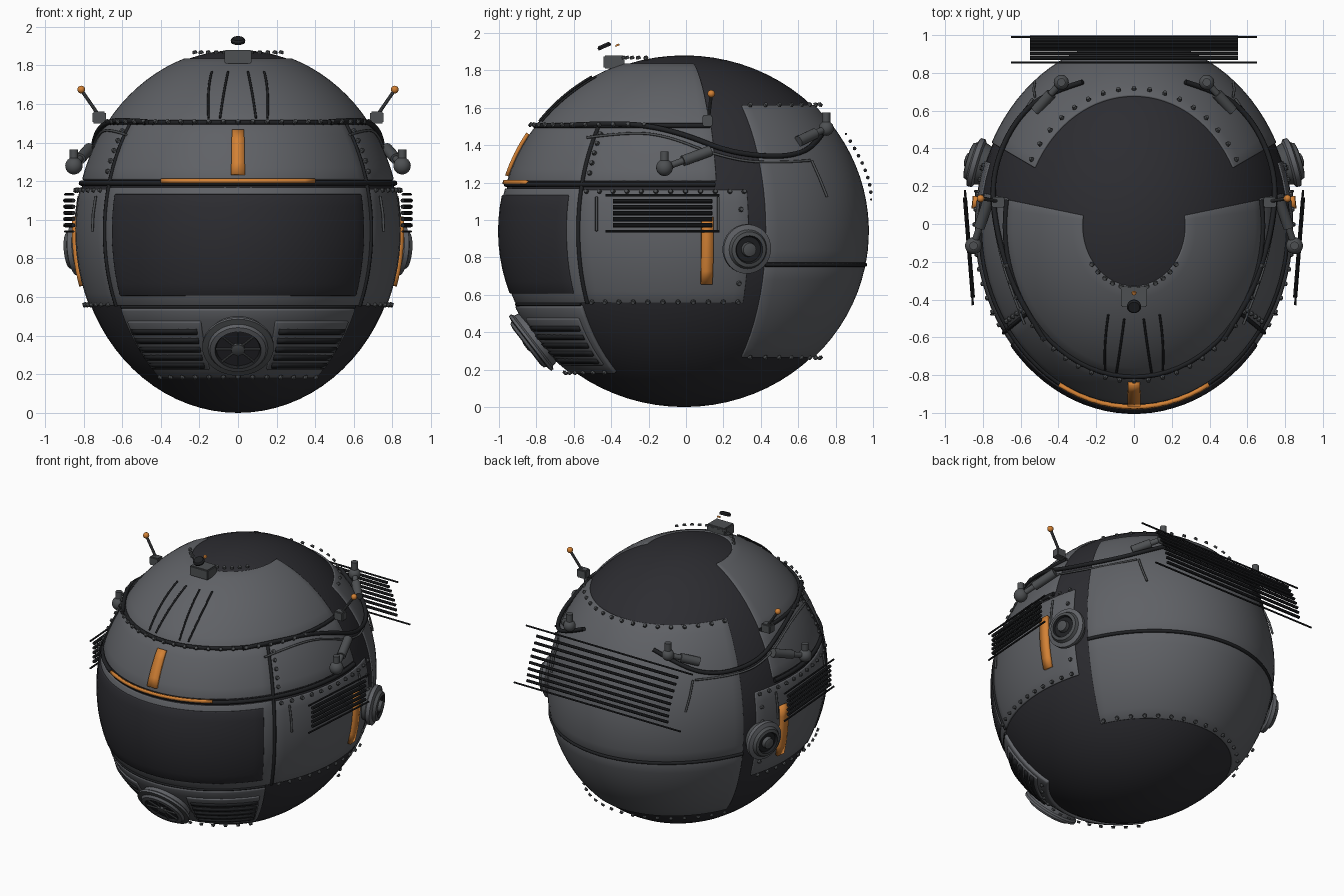
import bpy, bmesh, math
from math import sin, cos, radians, sqrt, pi
from mathutils import Vector, Matrix

cube = bpy.data.objects.get("Cube")
if cube:
    bpy.data.objects.remove(cube, do_unlink=True)

RX, RY, RZ = 0.835, 0.978, 0.94
CENTRE = Vector((0, -0.01, RZ))


def material(name, *rgb):
    m = bpy.data.materials.new(name)
    m.use_nodes = True
    m.diffuse_color = (*rgb, 1)
    m.node_tree.nodes["Principled BSDF"].inputs["Base Color"].default_value = (*rgb, 1)
    return m


GREY = material("panel grey", 0.115, 0.12, 0.132)
DARK = material("shell dark", 0.025, 0.025, 0.03)
BLACK = material("rubber black", 0.014, 0.015, 0.017)
METAL = material("fitting grey", 0.075, 0.08, 0.085)
ORANGE = material("signal orange", 0.65, 0.22, 0.035)


def on_shell(az, el, s=1.0):
    """Point on the shell: azimuth 0 is front, 90 is the left side."""
    a, e = radians(az), radians(el)
    return CENTRE + s * Vector((RX * cos(e) * sin(a), -RY * cos(e) * cos(a), RZ * sin(e)))


def shell_normal(p):
    d = p - CENTRE
    return Vector((d.x / RX**2, d.y / RY**2, d.z / RZ**2)).normalized()


def side_point(y, z, off, sx):
    """Point on the side of the shell at the given y and z."""
    x = RX * sqrt(max(0, 1 - ((y - CENTRE.y) / RY)**2 - ((z - RZ) / RZ)**2))
    p = Vector((x * sx, y, z))
    return p + shell_normal(p) * off


def finish(name, bm, mats, angle=35):
    me = bpy.data.meshes.new(name)
    bm.to_mesh(me)
    bm.free()
    ob = bpy.data.objects.new(name, me)
    bpy.context.collection.objects.link(ob)
    for m in mats:
        me.materials.append(m)
    bpy.ops.object.select_all(action='DESELECT')
    ob.select_set(True)
    bpy.context.view_layer.objects.active = ob
    bpy.ops.object.shade_smooth_by_angle(angle=radians(angle))
    return ob


def panel(name, a0, a1, e0, e1, mat, s=1.01, t=0.03, bevel=0.006):
    """Curved plate following the shell."""
    na, ne = max(1, round(abs(a1 - a0) / 4)), max(1, round((e1 - e0) / 4))
    bm = bmesh.new()
    g = [[bm.verts.new(on_shell(a0 + (a1 - a0) * i / na, e0 + (e1 - e0) * j / ne, s))
          for j in range(ne + 1)] for i in range(na + 1)]
    for i in range(na):
        for j in range(ne):
            bm.faces.new((g[i][j], g[i + 1][j], g[i + 1][j + 1], g[i][j + 1]))
    ob = finish(name, bm, [mat])
    sol = ob.modifiers.new("thickness", 'SOLIDIFY')
    sol.thickness, sol.offset = t, -1
    if bevel:
        b = ob.modifiers.new("soft edge", 'BEVEL')
        b.width, b.segments, b.limit_method = bevel, 2, 'ANGLE'
        b.angle_limit = radians(40)
    return ob


def side_panels(name, a0, a1, *args, **kw):
    panel("left_" + name, a0, a1, *args, **kw)
    panel("right_" + name, -a1, -a0, *args, **kw)


def tube(name, pts, r, mat, smooth=False):
    cu = bpy.data.curves.new(name, 'CURVE')
    cu.dimensions, cu.bevel_depth, cu.bevel_resolution = '3D', r, 2
    cu.use_fill_caps = True
    sp = cu.splines.new('NURBS' if smooth else 'POLY')
    sp.points.add(len(pts) - 1)
    for q, p in zip(sp.points, pts):
        q.co = (*p, 1)
    if smooth:
        sp.use_endpoint_u, sp.order_u, sp.resolution_u = True, 3, 6
    cu.materials.append(mat)
    ob = bpy.data.objects.new(name, cu)
    bpy.context.collection.objects.link(ob)
    bpy.ops.object.select_all(action='DESELECT')
    ob.select_set(True)
    bpy.context.view_layer.objects.active = ob
    bpy.ops.object.convert(target='MESH')


def trim(name, a0, a1, e0, e1, r=0.011, s=1.008, mat=BLACK):
    n = 40
    tube(name, [on_shell(a0 + (a1 - a0) * i / n, e0 + (e1 - e0) * i / n, s) for i in range(n + 1)], r, mat)


def lathe(name, base, axis, profile, segs=32):
    """Profile of (radius, height, material) turned around an axis."""
    frame = Matrix.Translation(base) @ axis.to_track_quat('Z', 'Y').to_matrix().to_4x4()
    mats = list(dict.fromkeys(p[2] for p in profile))
    bm = bmesh.new()
    rings = [[bm.verts.new(frame @ Vector((r * cos(2 * pi * k / segs), r * sin(2 * pi * k / segs), h)))
              for k in range(segs)] for r, h, _ in profile]
    for i in range(len(rings) - 1):
        for k in range(segs):
            l = (k + 1) % segs
            f = bm.faces.new((rings[i][k], rings[i][l], rings[i + 1][l], rings[i + 1][k]))
            f.material_index = mats.index(profile[i + 1][2])
    bm.faces.new(rings[-1]).material_index = mats.index(profile[-1][2])
    bm.faces.new(rings[0][::-1])
    finish(name, bm, mats)


def rod(name, p0, p1, r, mat, segs=16):
    d = Vector(p1) - Vector(p0)
    lathe(name, Vector(p0), d, [(r, 0, mat), (r, d.length, mat)], segs)


def ball(name, p, r, mat):
    bm = bmesh.new()
    bmesh.ops.create_uvsphere(bm, u_segments=20, v_segments=12, radius=r, matrix=Matrix.Translation(p))
    finish(name, bm, [mat], 60)


def box(name, p, size, mat):
    bm = bmesh.new()
    bmesh.ops.create_cube(bm, size=1, matrix=Matrix.Translation(p) @ Matrix.Diagonal((*size, 1)))
    bmesh.ops.bevel(bm, geom=bm.edges[:], offset=0.006, segments=2, affect='EDGES')
    finish(name, bm, [mat])


def rivets(name, a0, a1, e0, e1, n, s=1.038):
    bm = bmesh.new()
    for i in range(n):
        p = on_shell(a0 + (a1 - a0) * i / (n - 1), e0 + (e1 - e0) * i / (n - 1), s)
        m = Matrix.Translation(p) @ shell_normal(p).to_track_quat('Z', 'Y').to_matrix().to_4x4()
        bmesh.ops.create_cone(bm, cap_ends=True, segments=8, radius1=0.014, radius2=0.01, depth=0.014, matrix=m)
    finish(name, bm, [METAL])


# Inner shell
bm = bmesh.new()
bmesh.ops.create_uvsphere(bm, u_segments=72, v_segments=40, radius=1,
                          matrix=Matrix.Translation(CENTRE) @ Matrix.Diagonal((RX, RY, RZ, 1)))
finish("inner_shell", bm, [DARK])

# Armour panels
panel("dome_panel", -100, 100, 36.6, 71, GREY)
panel("forehead_panel", -54.5, 54.5, 16.5, 36, GREY)
panel("visor_frame", -54.5, 54.5, -24, 14, GREY)
panel("visor", -50.5, 50.5, -20.5, 11.7, DARK, s=1.018)
panel("jaw_panel", -52.5, 52.5, -53, -24.8, GREY, s=1.02, t=0.05, bevel=0.012)
panel("upper_back_panel", 116.5, 243.5, -10.3, 45.5, GREY)
panel("lower_back_panel", 116.5, 243.5, -45.5, -11.5, GREY)
side_panels("temple_panel", 55.5, 100.5, 16.5, 36, GREY)
side_panels("cheek_panel", 55.5, 110.5, -24, 13.5, GREY)

# Seam trims
trim("dome_trim", -100, 100, 36.3, 36.3, 0.013, 1.014)
trim("brow_trim", -100, 100, 15.3, 15.3, 0.014)
trim("back_trim", 116.5, 243.5, -10.9, -10.9)
trim("visor_lower_trim", -52, 52, -24.4, -24.4, 0.008)
for sx, side in ((1, "left"), (-1, "right")):
    trim(side + "_face_trim", 55 * sx, 55 * sx, -24, 36)
    for k, (a, b) in enumerate(((6, 10), (9, 22))):
        trim(f"{side}_dome_rib_{k}", b * .85 * sx if k else 7 * sx, (14 if k else 10) * sx * .8 + 2 * sx * k, 60, 38, 0.006, 1.016)

# Rivet rows
rivets("crown_rivets", -52, 52, 71, 71, 12, 1.045)
rivets("dome_rivets", -75, 75, 35.8, 35.8, 25)
rivets("back_top_rivets", 119, 241, 44, 44, 17)
rivets("back_bottom_rivets", 119, 241, -44, -44, 17)
rivets("jaw_rivets", -48, 48, -51, -51, 13)
for sx, side in ((1, "left"), (-1, "right")):
    rivets(side + "_temple_rivets", 57.5 * sx, 57.5 * sx, 19, 33, 5, 1.02)
    rivets(side + "_cheek_top_rivets", 58 * sx, 109 * sx, 12.7, 12.7, 12)
    rivets(side + "_cheek_bottom_rivets", 58 * sx, 108 * sx, -23, -23, 11)
    rivets(side + "_cheek_back_rivets", 108 * sx, 108 * sx, -17, 7, 5, 1.02)

# Orange markings
panel("brow_stripe", -29, 29, 15.2, 16.4, ORANGE, s=1.03, t=0.02, bevel=0)
panel("forehead_bar", -2.5, 2.5, 18, 33, ORANGE, s=1.03, t=0.02, bevel=0)
side_panels("cheek_stripe", 95.3, 99, -17, 4.5, ORANGE, s=1.035, t=0.03, bevel=0)

# Jaw vents and respirator
side_panels("jaw_vent_plate", 15, 50, -48, -29, GREY, s=1.03, t=0.02)
for i in range(5):
    e = -46.5 + 3.3 * i
    side_panels(f"jaw_slat_{i}", 17, 49, e, e + 1.7, BLACK, s=1.04, t=0.02, bevel=0)
base, axis = Vector((0, -0.775, 0.385)), Vector((0, -0.79, -0.61))
lathe("respirator", base, axis, [
    (.15, -.04, GREY), (.17, .05, GREY), (.185, .06, GREY), (.185, .075, GREY), (.155, .08, METAL),
    (.145, .095, GREY), (.12, .1, GREY), (.112, .085, BLACK), (.035, .085, DARK), (.035, .1, METAL), (.02, .105, METAL)], 40)
for k in range(8):
    a = 2 * pi * k / 8
    spoke = Vector((1, 0, 0)) * cos(a) + axis.cross(Vector((1, 0, 0))) * sin(a)
    c = base + axis * 0.09
    rod(f"respirator_spoke_{k}", c + spoke * 0.03, c + spoke * 0.115, 0.006, METAL, 8)

for sx, side in ((1, "left"), (-1, "right")):
    # Cheek vents
    for i in range(7):
        z, frame = 0.94 + 0.032 * i, i in (0, 6)
        ext = 0.04 if frame else 0
        rod(f"{side}_cheek_slat_{i}", (sx * 0.853, -0.39 - ext, z), (sx * 0.895, 0.14 + ext, z),
            0.006 if frame else 0.011, BLACK, 8)
    for y in (-0.47, 0.17):
        tube(f"{side}_cheek_bar", [side_point(y, z, .02, sx) for z in (.94, 1.03, 1.12)], 0.007, METAL)
    # Ear dial
    p = side_point(0.31, 0.85, 0, sx)
    lathe(side + "_ear_dial", p, shell_normal(p), [
        (.1, -.02, METAL), (.115, .03, METAL), (.132, .04, GREY), (.132, .065, GREY), (.105, .075, GREY),
        (.095, .095, METAL), (.075, .1, METAL), (.068, .085, BLACK), (.04, .085, BLACK),
        (.036, .11, METAL), (.02, .115, METAL)])
    # Cables
    path = ((-.6, 1.49), (-.4, 1.5), (-.2, 1.49), (0, 1.44), (.2, 1.36), (.38, 1.33), (.55, 1.33), (.67, 1.38), (.73, 1.48))
    tube(side + "_main_cable", [side_point(y, z, .03, sx) for y, z in path], 0.014, BLACK, True)
    path = ((-.52, 1.43), (-.3, 1.46), (-.1, 1.44), (.15, 1.34), (.4, 1.29), (.65, 1.31))
    tube(side + "_thin_cable", [side_point(y, z, .022, sx) for y, z in path], 0.007, METAL, True)
    tube(side + "_back_bar", [side_point(y, z, .02, sx) for y, z in ((.66, 1.31), (.7, 1.22), (.74, 1.12))], 0.007, METAL)
    # Aerial
    box(side + "_aerial_foot", (sx * .72, .115, 1.53), (.07, .055, .06), METAL)
    rod(side + "_aerial_rod", (sx * .72, .12, 1.54), (sx * .81, .135, 1.67), 0.009, METAL, 10)
    ball(side + "_aerial_tip", (sx * .812, .135, 1.675), 0.02, ORANGE)
    # Side and back sensors: ball, upright stub and arm
    for kind, c, end, r in (("side", (.85, -.115, 1.28), (.77, .13, 1.37), .045),
                            ("back", (.385, .75, 1.49), (.52, .6, 1.42), .04)):
        c, end = Vector((c[0] * sx, *c[1:])), Vector((end[0] * sx, *end[1:]))
        ball(f"{side}_{kind}_sensor_ball", c, r, METAL)
        rod(f"{side}_{kind}_sensor_stub", c, c + Vector((0, 0, .085)), 0.022, METAL)
        rod(f"{side}_{kind}_sensor_arm", c, end, 0.018, METAL)
        rod(f"{side}_{kind}_sensor_sleeve", c.lerp(end, .4), end, 0.029, METAL)

# Rear grille
for i in range(10):
    t = i / 9
    y, z = 0.855 + 0.135 * sin(t * pi / 2), 1.46 - 0.35 * t
    half = 0.65 if i in (0, 9) else 0.55
    rod(f"rear_slat_{i}", (-half, y, z), (half, y, z), 0.006 if i in (0, 9) else 0.01, BLACK, 8)

# Crown camera
box("crown_box", (0, -.385, 1.845), (.14, .11, .07), METAL)
tilt = Vector((0, -.4, .92))
lathe("crown_lens", Vector((0, -.433, 1.92)), tilt, [(.036, 0, BLACK), (.038, .012, BLACK), (.03, .022, BLACK)], 20)
lathe("crown_light", Vector((0, -.365, 1.93)), tilt, [(.013, 0, ORANGE), (.01, .01, ORANGE)], 12)
